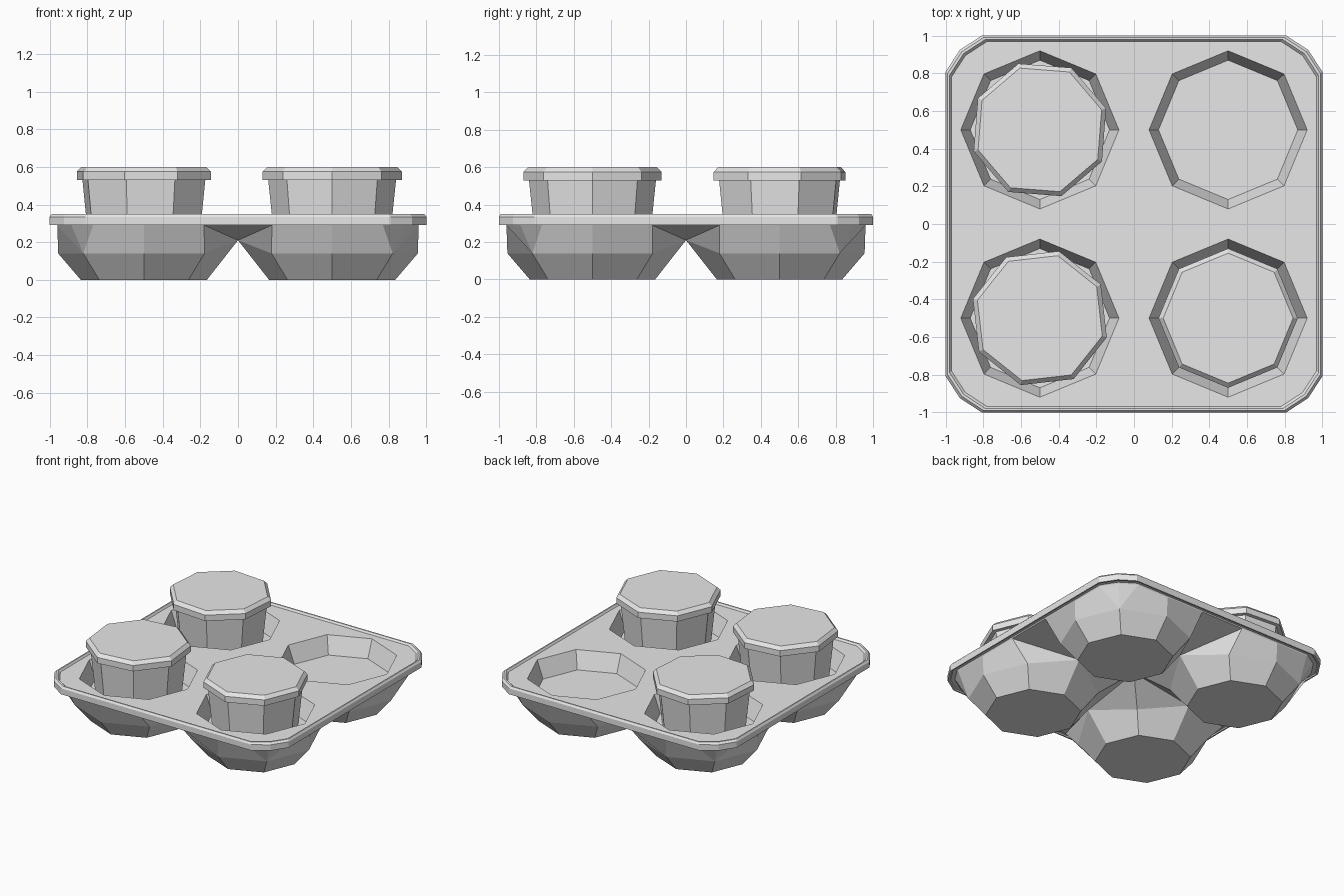
import bpy
import bmesh
from math import cos, sin, radians

cube = bpy.data.objects.get("Cube")
if cube:
    bpy.data.objects.remove(cube, do_unlink=True)

grey = bpy.data.materials.new("plain_grey")
grey.use_nodes = True
grey.diffuse_color = (0.8, 0.8, 0.8, 1)
grey.node_tree.nodes["Principled BSDF"].inputs["Base Color"].default_value = (0.8, 0.8, 0.8, 1)


def finish(name, bm):
    """Weld the mesh and place it in the scene."""
    bmesh.ops.remove_doubles(bm, verts=bm.verts[:], dist=0.0005)
    bmesh.ops.recalc_face_normals(bm, faces=bm.faces[:])
    mesh = bpy.data.meshes.new(name)
    bm.to_mesh(mesh)
    bm.free()
    mesh.materials.append(grey)
    obj = bpy.data.objects.new(name, mesh)
    bpy.context.collection.objects.link(obj)
    return obj


def octagon(cx, cy, r, z, turn=0):
    return [(cx + r * cos(radians(45 * k + turn)),
             cy + r * sin(radians(45 * k + turn)), z) for k in range(8)]


def loft(bm, rings, cap_start=False, cap_end=False):
    """Bridge closed rings with equal point counts."""
    loops = [[bm.verts.new(p) for p in ring] for ring in rings]
    for a, b in zip(loops, loops[1:]):
        for i in range(len(a)):
            j = (i + 1) % len(a)
            bm.faces.new((a[i], a[j], b[j], b[i]))
    if cap_start:
        bm.faces.new(loops[0][::-1])
    if cap_end:
        bm.faces.new(loops[-1])


def quarter_outline(e, z):
    """Rim points of one quarter, from the x axis round to the y axis."""
    a, b = e - 0.19, e - 0.075
    return [(e, 0, z), (e, 0.18, z), (e, 0.5, z), (e, a, z), (b, b, z),
            (a, e, z), (0.5, e, z), (0.18, e, z), (0, e, z)]


# Tray: one quarter, mirrored on both axes
bm = bmesh.new()


def face(*points):
    bm.faces.new([bm.verts.new(p) for p in points])


# Rim lip
UNDER, FLOOR, TOP = 0.29, 0.2, 0.335
lip = [quarter_outline(e, z) for e, z in
       ((0.96, UNDER), (0.965, 0.298), (0.985, 0.298), (0.99, UNDER), (1, UNDER),
        (1, 0.335), (0.99, 0.35), (0.98, 0.35), (0.97, TOP))]
for a, b in zip(lip, lip[1:]):
    for i in range(len(a) - 1):
        face(a[i], a[i + 1], b[i + 1], b[i])

# Deck around the octagonal well
o = lip[-1]
h = octagon(0.5, 0.5, 0.42, TOP)
middle_y, middle_x, centre = (0, 0.5, TOP), (0.5, 0, TOP), (0, 0, TOP)
spans = [o[2:5], o[4:7], o[6:], [o[8], middle_y], [middle_y, centre],
         [centre, middle_x], [middle_x, o[0]], o[0:3]]
for k, span in enumerate(spans):
    face(h[k], *span, h[(k + 1) % 8])

# Well walls and floor
loft(bm, [h, octagon(0.5, 0.5, 0.37, FLOOR)], cap_end=True)

# Underside of the cup pocket, with raised saddles towards its neighbours
base = octagon(0.5, 0.5, 0.335, 0)
p = octagon(0.5, 0.5, 0.455, 0.14)
p[4], p[6] = (0, 0.5, 0.21), (0.5, 0, 0.21)
loft(bm, [base, p], cap_start=True)
t = lip[0]
face(p[0], p[1], t[3], t[2])
face(p[1], t[4], t[3])
face(p[1], t[5], t[4])
face(p[1], p[2], t[6], t[5])
face(p[2], p[3], t[7], t[6])
face(p[3], p[4], t[7])
face(p[4], t[8], t[7])
face(p[7], p[0], t[2], t[1])
face(p[6], p[7], t[1])
face(p[6], t[1], t[0])
face(p[4], p[5], (0, 0, UNDER))
face(p[5], p[6], (0, 0, UNDER))

tray = finish("cup_tray", bm)
mirror = tray.modifiers.new("mirror", "MIRROR")
mirror.use_axis = (True, True, False)
mirror.merge_threshold = 0.001

# Three lidded cups, each turned differently in its well
for name, cx, cy, turn in (("front_left", 0.5, -0.5, 0),
                           ("front_right", -0.5, -0.5, 29),
                           ("back_right", -0.5, 0.5, 18)):
    bm = bmesh.new()
    loft(bm, [octagon(cx, cy, r, z, turn) for r, z in ((0.305, FLOOR + 0.002), (0.34, 0.535))],
         cap_start=True, cap_end=True)
    finish(name + "_cup", bm)
    bm = bmesh.new()
    loft(bm, [octagon(cx, cy, r, z, turn) for r, z in
              ((0.37, 0.53), (0.37, 0.575), (0.345, 0.6))],
         cap_start=True, cap_end=True)
    finish(name + "_lid", bm)
